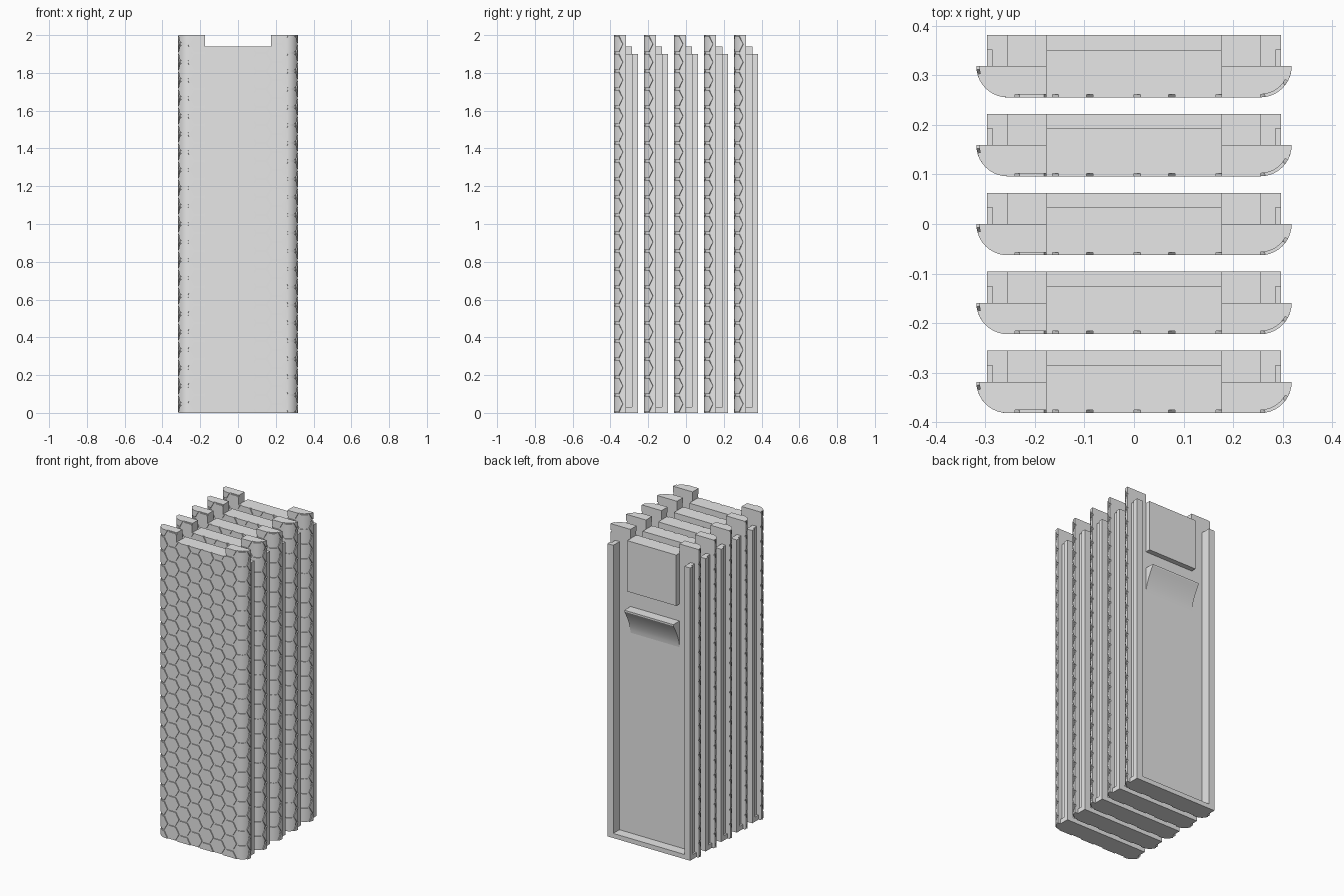
import bpy, bmesh, math
from mathutils import Vector

if "Cube" in bpy.data.objects:
    bpy.data.objects.remove(bpy.data.objects["Cube"])

R, FLAT, DEPTH = 0.063, 0.255, 0.006      # corner radius, half flat front, tile height
ARC = R * math.pi / 2
U_END = FLAT + ARC                        # half width of the unrolled front
H, NOTCH_Z, NOTCH_X = 2.0, 1.94, 0.176
SEG = 10
PITCH, COUNT = 0.1592, 5

grey = bpy.data.materials.new("grey")
grey.diffuse_color = (0.8, 0.8, 0.8, 1)
grey.use_nodes = True
grey.node_tree.nodes["Principled BSDF"].inputs["Base Color"].default_value = grey.diffuse_color


def finish(name, bm):
    bmesh.ops.recalc_face_normals(bm, faces=bm.faces)
    me = bpy.data.meshes.new(name)
    bm.to_mesh(me)
    bm.free()
    me.materials.append(grey)
    ob = bpy.data.objects.new(name, me)
    bpy.context.collection.objects.link(ob)
    return ob


def prism(bm, points, offset):
    """Extrude a closed loop of 3D points along an offset."""
    face = bm.faces.new([bm.verts.new(p) for p in points])
    ext = bmesh.ops.extrude_face_region(bm, geom=[face], use_keep_orig=True)
    vs = [g for g in ext["geom"] if isinstance(g, bmesh.types.BMVert)]
    bmesh.ops.translate(bm, verts=vs, vec=offset)


def upright(bm, outline, z0, z1):
    prism(bm, [(x, y, z0) for x, y in outline], (0, 0, z1 - z0))


def box(bm, x0, x1, y0, y1, z0, z1):
    upright(bm, [(x0, y0), (x1, y0), (x1, y1), (x0, y1)], z0, z1)


def wrap(u, d, z):
    """Bend an unrolled front position around the rounded corners; d is outward."""
    r = R + d
    if abs(u) <= FLAT:
        return Vector((u, -r, z))
    a = (abs(u) - FLAT) / R
    return Vector((math.copysign(FLAT + r * math.sin(a), u), -r * math.cos(a), z))


# Shell core with rounded front corners and two ears beside the top notch
def corner():
    pts = [wrap(FLAT + ARC * i / SEG, -DEPTH, 0) for i in range(SEG + 1)]
    return [(p.x, p.y) for p in pts]


bm = bmesh.new()
right = corner()
upright(bm, right + [(-x, y) for x, y in reversed(right)], 0, NOTCH_Z)
for s in (1, -1):
    ear = [(NOTCH_X, 0), (NOTCH_X, -R + DEPTH)] + right
    upright(bm, [(s * x, y) for x, y in ear], NOTCH_Z, H)
parts = [finish("shell_core", bm)]

# Raised hexagonal tiles, cut to the unrolled front, then wrapped round it
bm = bmesh.new()
ROW = H / 21
SIDE = ROW / math.sqrt(3)
GAP = 0.011
tile_r = SIDE - GAP / math.sqrt(3)
for c in range(-5, 5):
    for r in range(-1, 23):
        cu = (c + 0.5) * 1.5 * SIDE
        cz = (r + 0.5 * (c % 2)) * ROW
        bm.faces.new([bm.verts.new((cu + tile_r * math.cos(k * math.pi / 3),
                                    0, cz + tile_r * math.sin(k * math.pi / 3)))
                      for k in range(6)])


def cut(co, no, clear=False):
    bmesh.ops.bisect_plane(bm, geom=bm.verts[:] + bm.edges[:] + bm.faces[:],
                           dist=1e-6, plane_co=co, plane_no=no, clear_outer=clear)


cut((0, 0, H), (0, 0, 1), True)
cut((0, 0, 0), (0, 0, -1), True)
cut((0, 0, NOTCH_Z), (0, 0, 1))
for s in (1, -1):
    cut((s * U_END, 0, 0), (s, 0, 0), True)
    cut((s * NOTCH_X, 0, 0), (s, 0, 0))
    for i in range(SEG):
        cut((s * (FLAT + ARC * i / SEG), 0, 0), (s, 0, 0))
gone = []
for f in bm.faces:
    m = f.calc_center_median()
    if m.z > NOTCH_Z and abs(m.x) < NOTCH_X:
        gone.append(f)
bmesh.ops.delete(bm, geom=gone, context='FACES')
ext = bmesh.ops.extrude_face_region(bm, geom=bm.faces[:], use_keep_orig=True)
top = {g for g in ext["geom"] if isinstance(g, bmesh.types.BMVert)}
for v in bm.verts:
    v.co = wrap(v.co.x, 0 if v in top else -DEPTH, v.co.z)
parts.append(finish("hexagon_tiles", bm))

# Back frame: two rails grooved on their outer sides, and a bottom bar
bm = bmesh.new()
for s in (1, -1):
    rail = [(0.255, 0), (0.285, 0), (0.285, 0.033), (0.297, 0.033),
            (0.297, R), (0.255, R)]
    upright(bm, [(s * x, y) for x, y in rail], 0.03, 1.9)
box(bm, -0.297, 0.297, 0, R, 0, 0.03)
parts.append(finish("back_frame", bm))

# Flat plate below the notch
bm = bmesh.new()
box(bm, -NOTCH_X, NOTCH_X, 0, 0.033, 1.61, NOTCH_Z)
parts.append(finish("back_plate", bm))

# Catch: flat ledge on top, hollow curve running down into the back
bm = bmesh.new()
curve = [(R * (1 - t / 8) ** 1.6, 1.49 - 0.16 * t / 8) for t in range(9)]
prism(bm, [(-NOTCH_X, 0, 1.5), (-NOTCH_X, R, 1.5)] +
      [(-NOTCH_X, y, z) for y, z in curve], (2 * NOTCH_X, 0, 0))
parts.append(finish("back_catch", bm))

# Smooth the curved areas, keep the edges sharp
bpy.ops.object.select_all(action='DESELECT')
for ob in parts:
    ob.select_set(True)
bpy.context.view_layer.objects.active = parts[0]
bpy.ops.object.shade_smooth_by_angle(angle=math.radians(25))

# Five panels in a row
for i in range(COUNT):
    for ob in parts:
        panel = ob if i == 0 else ob.copy()
        if i:
            bpy.context.collection.objects.link(panel)
        panel.location.y = (i - (COUNT - 1) / 2) * PITCH
